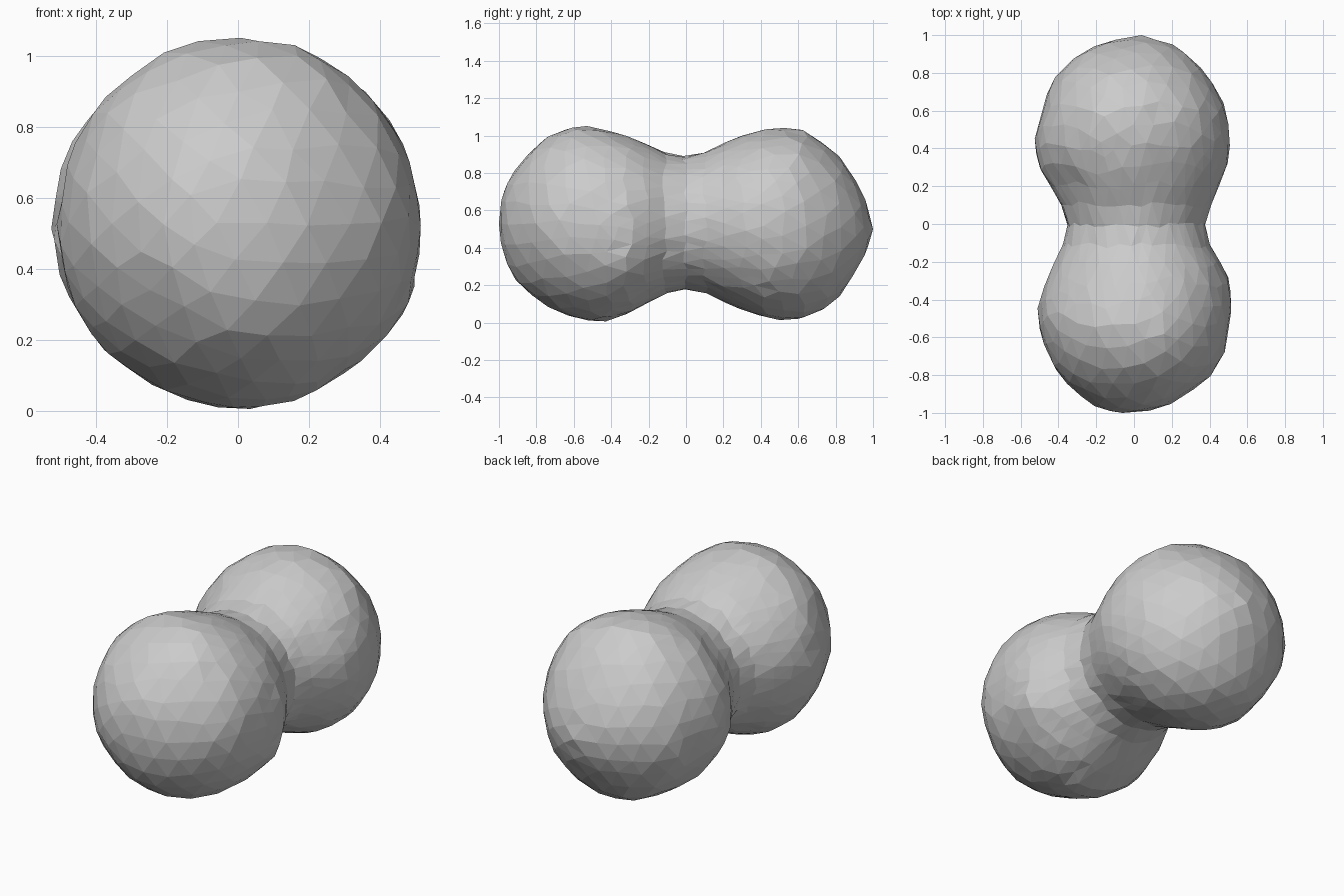
import bpy, bmesh, math, random
from mathutils import Vector

if "Cube" in bpy.data.objects:
    bpy.data.objects.remove(bpy.data.objects["Cube"])

random.seed(4)

# Body outline along y: (y, left x, right x, bottom z, top z)
PROFILE = [
    (-1.0, -.09, -.06, .51, .55), (-.985, -.17, .12, .38, .68), (-.95, -.235, .20, .29, .765),
    (-.9, -.30, .28, .21, .84), (-.8, -.40, .41, .125, .95), (-.7, -.45, .475, .065, 1.02),
    (-.57, -.497, .50, .022, 1.055), (-.45, -.51, .515, .004, 1.04), (-.3, -.465, .505, .055, .99),
    (-.2, -.42, .455, .11, .95), (-.1, -.37, .395, .16, .90), (0, -.35, .375, .183, .886),
    (.1, -.385, .405, .165, .91), (.2, -.44, .445, .115, .955), (.3, -.505, .49, .07, 1.0),
    (.45, -.525, .515, .018, 1.04), (.6, -.48, .49, .022, 1.04), (.7, -.46, .445, .05, .985),
    (.8, -.40, .38, .11, .915), (.9, -.29, .28, .26, .775), (.96, -.17, .19, .36, .66),
    (1.0, .02, .04, .49, .51),
]

# Distance travelled along the outline, for even facet spacing
dist = [0.0]
for a, b in zip(PROFILE, PROFILE[1:]):
    dr = ((b[2] - b[1] + b[4] - b[3]) - (a[2] - a[1] + a[4] - a[3])) / 4
    dist.append(dist[-1] + math.hypot(b[0] - a[0], dr))


def section(u):
    """Outline values at fraction u of the way from front to back."""
    s = u * dist[-1]
    for i in range(len(PROFILE) - 1):
        if s <= dist[i + 1] or i == len(PROFILE) - 2:
            t = min((s - dist[i]) / (dist[i + 1] - dist[i]), 1)
            return [p + (q - p) * t for p, q in zip(PROFILE[i], PROFILE[i + 1])]


# Local swellings and hollows: position, reach, amount
DENTS = [((.47, -.3, .28), .12, .03), ((-.22, -.85, .30), .10, -.02),
         ((.33, -.75, .8), .10, -.012), ((-.35, .28, .8), .12, -.02)]

# Two-lobed faceted body, shaped from an icosphere
bm = bmesh.new()
bmesh.ops.create_icosphere(bm, subdivisions=4, radius=1)
for v in bm.verts:
    c = v.co.normalized()
    polar, ang = math.acos(max(-1, min(1, c.z))), math.atan2(c.y, c.x)
    if 0.05 < polar < math.pi - 0.05:
        polar += random.uniform(-.02, .02)
        ang += random.uniform(-.03, .03)
    y, xl, xr, zb, zt = section(polar / math.pi)
    k = 1.004 + random.uniform(-.008, .008)
    p = Vector(((xl + xr) / 2 + (xr - xl) / 2 * math.cos(ang) * k, y,
                (zb + zt) / 2 + (zt - zb) / 2 * math.sin(ang) * k))
    out = Vector((p.x, (p.y - math.copysign(.45, p.y)) * .8, p.z - .53)).normalized()
    for pos, reach, amount in DENTS:
        p += out * amount * math.exp(-((p - Vector(pos)).length / reach) ** 2)
    p.z = max(p.z, 0)
    v.co = p
bmesh.ops.recalc_face_normals(bm, faces=bm.faces)
mesh = bpy.data.meshes.new("two_lobed_body")
bm.to_mesh(mesh)
bm.free()
body = bpy.data.objects.new("two_lobed_body", mesh)
bpy.context.collection.objects.link(body)
